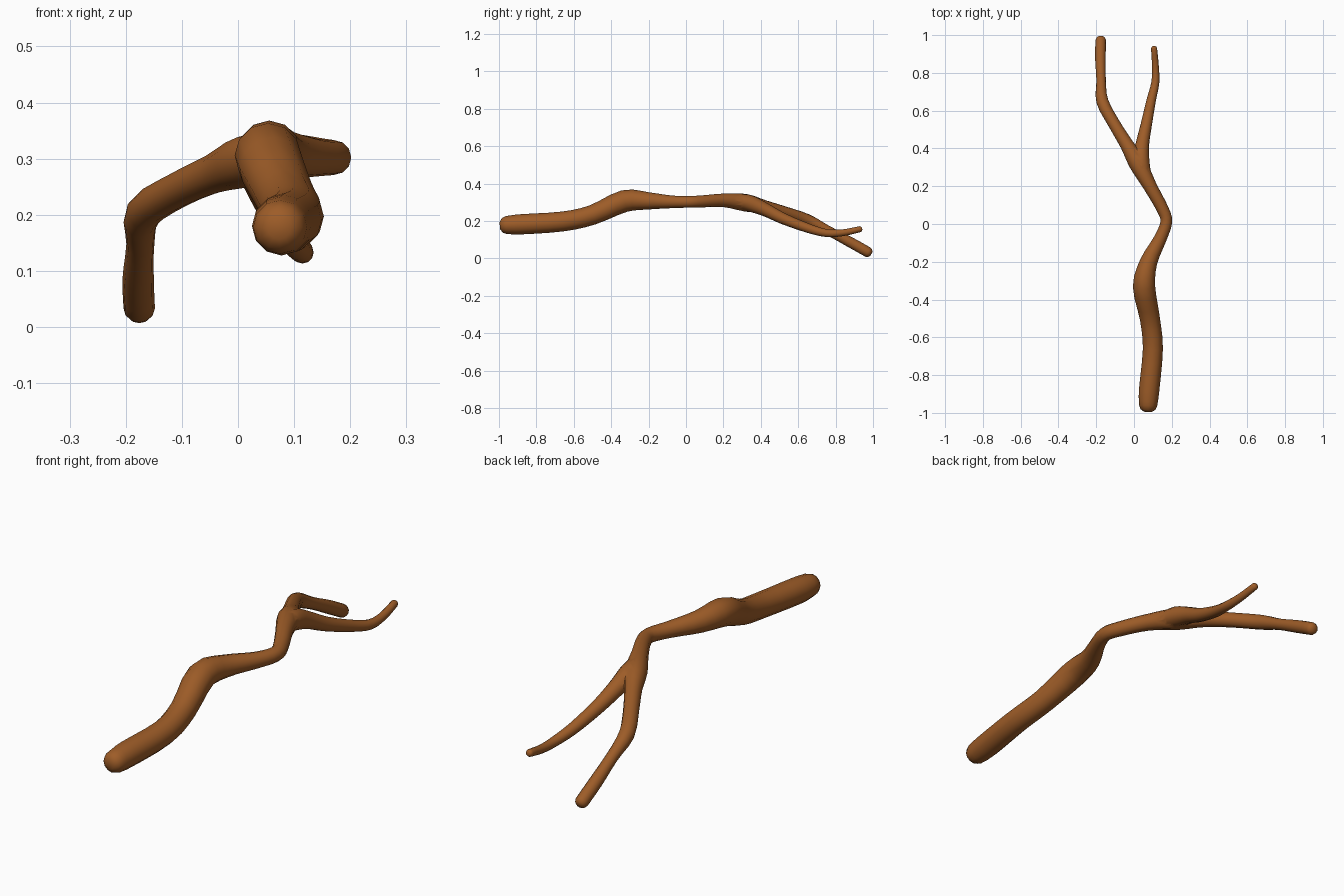
import bpy, bmesh, math
from mathutils import Vector

if "Cube" in bpy.data.objects:
    bpy.data.objects.remove(bpy.data.objects["Cube"])

bark = bpy.data.materials.new("brown bark")
bark.diffuse_color = (0.34, 0.108, 0.021, 1)
bark.use_nodes = True
bark.node_tree.nodes["Principled BSDF"].inputs["Base Color"].default_value = bark.diffuse_color
SIDES = 12


def spline(pts, steps=3):
    """Catmull-Rom through (x, y, z, radius) points."""
    p = [Vector(q) for q in pts]
    p = [2 * p[0] - p[1]] + p + [2 * p[-1] - p[-2]]
    out = []
    for a, b, c, d in zip(p, p[1:], p[2:], p[3:]):
        for i in range(steps):
            t = i / steps
            out.append(0.5 * (2 * b + (c - a) * t + (2 * a - 5 * b + 4 * c - d) * t * t
                              + (3 * b - a - 3 * c + d) * t ** 3))
    return out + [p[-2]]


def limb(name, pts):
    """Tapered round tube along a path with rounded ends."""
    path = spline(pts)
    pos = [q.to_3d() for q in path]
    rad = [q[3] for q in path]
    n = len(pos)
    tan = [(pos[min(i + 1, n - 1)] - pos[max(i - 1, 0)]).normalized() for i in range(n)]
    rings = list(zip(pos, tan, rad))
    # rounded ends
    for ang in (35, 65):
        a = math.radians(ang)
        rings.insert(0, (pos[0] - tan[0] * rad[0] * math.sin(a) * 0.8, tan[0], rad[0] * math.cos(a)))
        rings.append((pos[-1] + tan[-1] * rad[-1] * math.sin(a) * 0.8, tan[-1], rad[-1] * math.cos(a)))
    bm = bmesh.new()
    loops = []
    for c, t, r in rings:
        u = t.cross(Vector((0, 0, 1))).normalized()
        v = u.cross(t)
        loops.append([bm.verts.new(c + r * (u * math.cos(k * math.tau / SIDES)
                                            + v * math.sin(k * math.tau / SIDES)))
                      for k in range(SIDES)])
    for a, b in zip(loops, loops[1:]):
        for k in range(SIDES):
            j = (k + 1) % SIDES
            bm.faces.new((a[k], a[j], b[j], b[k]))
    bm.faces.new(loops[0])
    bm.faces.new(loops[-1])
    bmesh.ops.recalc_face_normals(bm, faces=bm.faces)
    me = bpy.data.meshes.new(name)
    bm.to_mesh(me)
    bm.free()
    me.materials.append(bark)
    ob = bpy.data.objects.new(name, me)
    bpy.context.collection.objects.link(ob)
    return ob


# main stick, running on into the left fork
stick = limb("stick", [
    (0.075, -0.96, 0.178, 0.048), (0.08, -0.88, 0.182, 0.054), (0.10, -0.66, 0.197, 0.053),
    (0.084, -0.50, 0.232, 0.053), (0.053, -0.33, 0.306, 0.059), (0.078, -0.20, 0.307, 0.046),
    (0.138, -0.08, 0.302, 0.034), (0.171, 0.01, 0.302, 0.031), (0.151, 0.08, 0.304, 0.032),
    (0.085, 0.20, 0.310, 0.036), (0.020, 0.32, 0.297, 0.047), (-0.038, 0.42, 0.275, 0.036),
    (-0.105, 0.53, 0.245, 0.032), (-0.168, 0.65, 0.204, 0.032), (-0.174, 0.76, 0.148, 0.025),
    (-0.178, 0.88, 0.085, 0.028), (-0.176, 0.973, 0.033, 0.028)])

# right fork twig
twig = limb("right_twig", [
    (0.065, 0.24, 0.307, 0.030), (0.038, 0.33, 0.297, 0.044), (0.044, 0.42, 0.262, 0.036),
    (0.064, 0.52, 0.212, 0.030), (0.090, 0.65, 0.162, 0.025), (0.113, 0.75, 0.135, 0.021),
    (0.113, 0.84, 0.137, 0.018), (0.106, 0.93, 0.156, 0.016)])

# merge the twig into the stick
mod = stick.modifiers.new("join", 'BOOLEAN')
mod.operation = 'UNION'
mod.solver = 'EXACT'
mod.object = twig
bpy.context.view_layer.objects.active = stick
stick.select_set(True)
bpy.ops.object.modifier_apply(modifier=mod.name)
bpy.data.objects.remove(twig)
bpy.ops.object.shade_smooth_by_angle(angle=math.radians(60))
